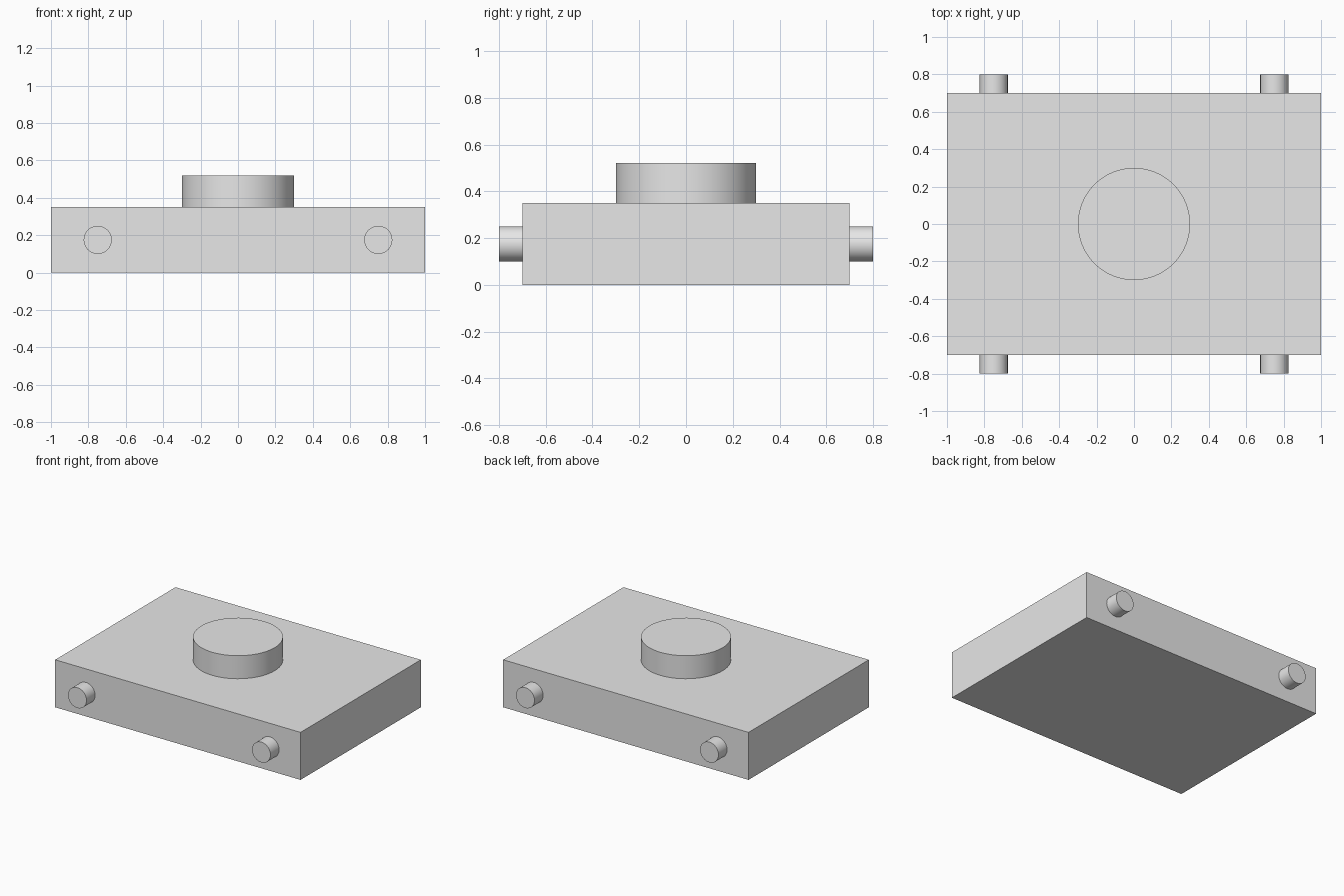
import bpy
from math import radians

old = bpy.data.objects.get("Cube")
if old:
    bpy.data.objects.remove(old, do_unlink=True)

WIDTH, DEPTH, HEIGHT = 2.0, 1.4, 0.35
DISC_RADIUS, DISC_HEIGHT = 0.3, 0.17
PEG_RADIUS, PEG_LENGTH, PEG_X = 0.075, 0.1, 0.75

grey = bpy.data.materials.new("light_grey")
grey.use_nodes = True
grey.diffuse_color = (0.8, 0.8, 0.8, 1)
grey.node_tree.nodes["Principled BSDF"].inputs["Base Color"].default_value = grey.diffuse_color


def finish(name):
    obj = bpy.context.object
    obj.name = name
    obj.data.materials.append(grey)
    return obj


def cylinder(name, radius, length, location, rotation=(0, 0, 0)):
    bpy.ops.mesh.primitive_cylinder_add(vertices=64, radius=radius, depth=length,
                                        location=location, rotation=rotation)
    bpy.ops.object.shade_smooth_by_angle(angle=radians(30))
    return finish(name)


# Flat rectangular body
bpy.ops.mesh.primitive_cube_add(size=1, location=(0, 0, HEIGHT / 2))
body = finish("body")
body.scale = (WIDTH, DEPTH, HEIGHT)

# Round boss on top
cylinder("top_disc", DISC_RADIUS, DISC_HEIGHT, (0, 0, HEIGHT + DISC_HEIGHT / 2))

# Pegs on the front and back faces
for end, y_sign in (("front", -1), ("back", 1)):
    for side, x_sign in (("left", 1), ("right", -1)):
        cylinder(f"{end}_{side}_peg", PEG_RADIUS, PEG_LENGTH,
                 (x_sign * PEG_X, y_sign * (DEPTH + PEG_LENGTH) / 2, HEIGHT / 2),
                 (radians(90), 0, 0))
